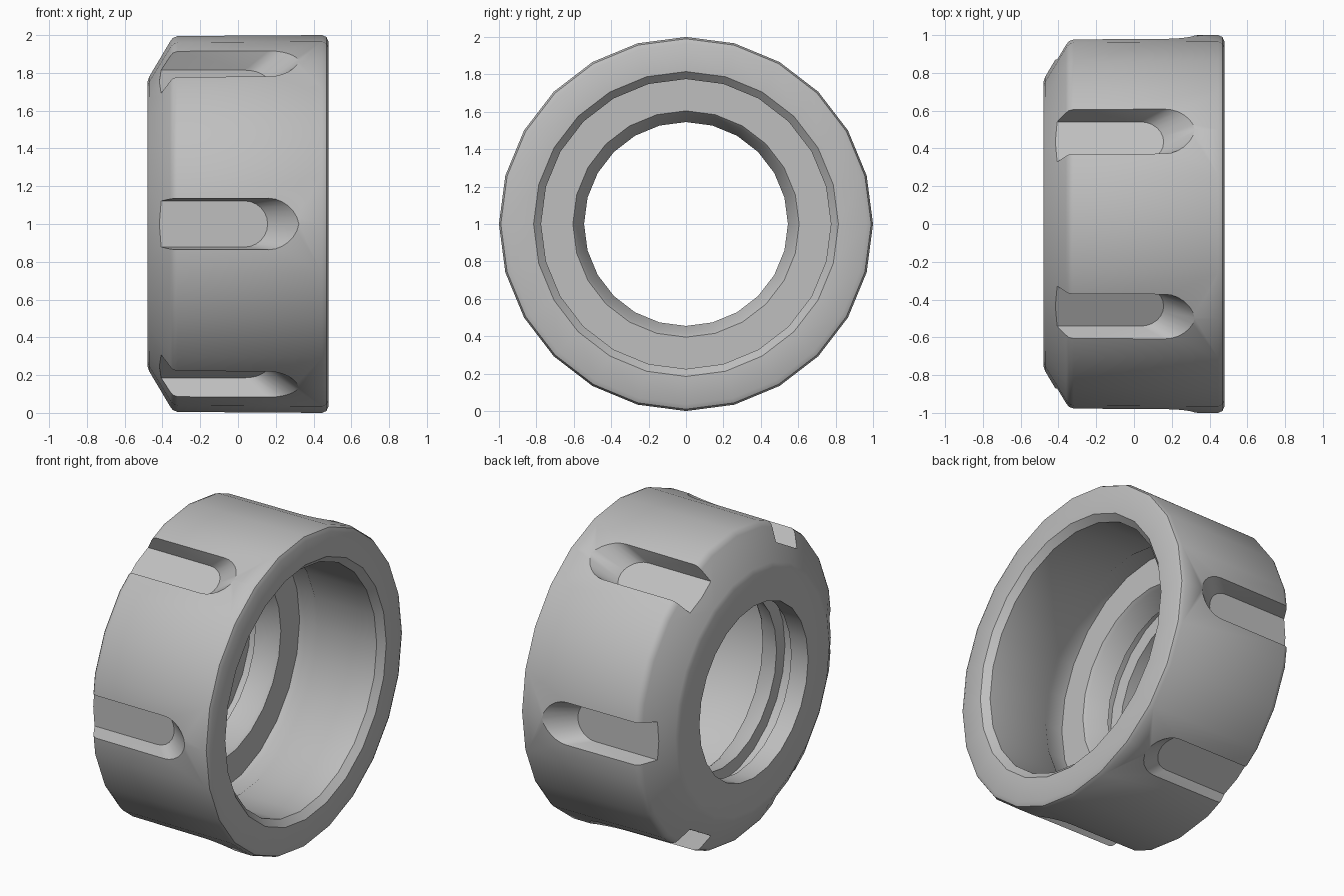
import bpy, bmesh, math
from mathutils import Matrix, Vector

cube = bpy.data.objects.get("Cube")
if cube:
    bpy.data.objects.remove(cube, do_unlink=True)

SIDES = 24
CENTRE = Matrix.Translation((0, 0, 1))

steel = bpy.data.materials.new("grey_steel")
steel.use_nodes = True
steel.diffuse_color = (0.52, 0.52, 0.52, 1)
steel.node_tree.nodes["Principled BSDF"].inputs["Base Color"].default_value = (0.52, 0.52, 0.52, 1)


def make_object(name, bm):
    bmesh.ops.recalc_face_normals(bm, faces=bm.faces)
    mesh = bpy.data.meshes.new(name)
    bm.to_mesh(mesh)
    bm.free()
    mesh.materials.append(steel)
    obj = bpy.data.objects.new(name, mesh)
    bpy.context.collection.objects.link(obj)
    return obj


def join_loops(bm, a, b):
    for i in range(len(a)):
        j = (i + 1) % len(a)
        bm.faces.new((a[i], a[j], b[j], b[i]))


# Nut body: closed (x, radius) section turned about the x axis
section = [
    # outside, from the chamfered end to the rounded rim
    (-0.48, 0.75), (-0.47, 0.78), (-0.36, 0.965), (-0.345, 0.985), (-0.32, 0.995),
    (0.445, 1.0), (0.468, 0.99), (0.48, 0.965),
    # large bore with entry chamfer and relief
    (0.48, 0.815), (0.44, 0.775), (0.02, 0.775), (-0.01, 0.795), (-0.12, 0.795),
    # tapered lip, groove and small hole
    (-0.12, 0.605), (-0.14, 0.59), (-0.26, 0.545), (-0.26, 0.63), (-0.35, 0.63),
    (-0.36, 0.55), (-0.48, 0.55),
]
bm = bmesh.new()
rings = []
for x, r in section:
    ring = []
    for i in range(SIDES):
        a = math.tau * i / SIDES
        ring.append(bm.verts.new(CENTRE @ Vector((x, -r * math.cos(a), r * math.sin(a)))))
    rings.append(ring)
for k, ring in enumerate(rings):
    join_loops(bm, ring, rings[(k + 1) % len(rings)])
body = make_object("nut_body", bm)


# Wrench slots: round-ended, flared and leaning away from the chamfered end
def slot_loop(bm, radius, turn):
    rise = radius - 0.87
    end_x = 0.035 + 1.15 * rise
    half = 0.122 + 0.13 * rise
    outline = [(-0.7, -half)]
    for i in range(13):
        a = math.pi * (i / 12 - 0.5)
        outline.append((end_x + half * math.cos(a), half * math.sin(a)))
    outline.append((-0.7, half))
    return [bm.verts.new(CENTRE @ turn @ Vector((x, -radius, t))) for x, t in outline]


bm = bmesh.new()
for i in range(6):
    turn = Matrix.Rotation(math.tau * i / 6, 4, 'X')
    floor, top = slot_loop(bm, 0.87, turn), slot_loop(bm, 1.07, turn)
    join_loops(bm, floor, top)
    bm.faces.new(floor[::-1])
    bm.faces.new(top)
cutter = make_object("slot_cutter", bm)
cutter.hide_render = True

cut = body.modifiers.new("slots", 'BOOLEAN')
cut.operation = 'DIFFERENCE'
cut.solver = 'EXACT'
cut.object = cutter

bpy.ops.object.select_all(action='DESELECT')
bpy.context.view_layer.objects.active = body
body.select_set(True)
bpy.ops.object.modifier_apply(modifier=cut.name)
bpy.data.objects.remove(cutter, do_unlink=True)
bpy.ops.object.shade_smooth_by_angle(angle=math.radians(38))
